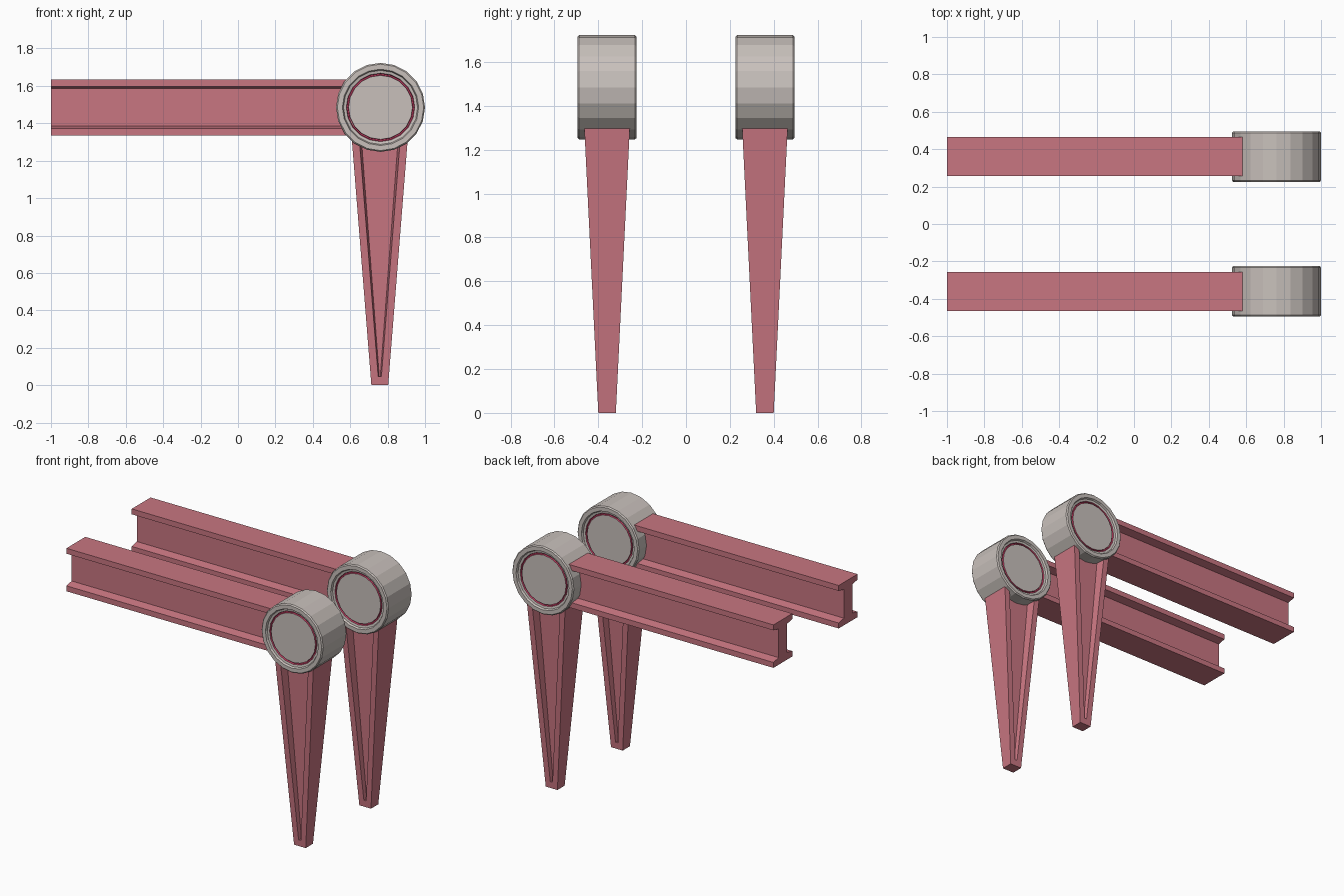
import bpy, bmesh, math

if "Cube" in bpy.data.objects:
    bpy.data.objects.remove(bpy.data.objects["Cube"])

HUB_X, HUB_Z, SIDE_Y = 0.762, 1.485, 0.36


def material(name, rgb):
    m = bpy.data.materials.new(name)
    m.diffuse_color = (*rgb, 1)
    m.use_nodes = True
    m.node_tree.nodes["Principled BSDF"].inputs["Base Color"].default_value = m.diffuse_color
    return m


PINK = material("dusty pink paint", (0.58, 0.18, 0.22))
GREY = material("warm grey metal", (0.58, 0.53, 0.50))
CRIMSON = material("crimson seam", (0.56, 0.05, 0.13))


def finish(name, bm, mats):
    bmesh.ops.recalc_face_normals(bm, faces=bm.faces[:])
    me = bpy.data.meshes.new(name)
    bm.to_mesh(me)
    bm.free()
    for m in mats:
        me.materials.append(m)
    ob = bpy.data.objects.new(name, me)
    bpy.context.collection.objects.link(ob)
    return ob


def girder_section(h, w, lip, slope, web):
    """Closed I outline: h = half height, w = half width, web = half web."""
    q = [(h, w), (h - lip, w), (h - lip - slope, web)]
    return (q + [(-a, b) for a, b in reversed(q)]
            + [(-a, -b) for a, b in q] + [(a, -b) for a, b in reversed(q)])


def loft(bm, rings):
    loops = [[bm.verts.new(p) for p in r] for r in rings]
    n = len(loops[0])
    for a, b in zip(loops, loops[1:]):
        for i in range(n):
            j = (i + 1) % n
            bm.faces.new((a[i], a[j], b[j], b[i]))
    bm.faces.new(loops[0])
    bm.faces.new(loops[-1])


def beam(name, y):
    sec = girder_section(0.15, 0.104, 0.038, 0.012, 0.047)
    bm = bmesh.new()
    loft(bm, [[(x, y + b, HUB_Z + a) for a, b in sec] for x in (-1.0, HUB_X)])
    finish(name, bm, [PINK])


def leg(name, y):
    cx = HUB_X - 0.004

    def size(z):
        return 0.045 + 0.0795 * z, 0.040 + 0.049 * z

    bm = bmesh.new()
    # Tapered girder
    rings = []
    for z in (0.045, 1.45):
        h, w = size(z)
        sec = girder_section(h, w, min(0.040, h - 0.008), 0.012 if z > 1 else 0.006, w * 0.45)
        rings.append([(cx + a, y + b, z) for a, b in sec])
    loft(bm, rings)
    # Solid foot
    rings = []
    for z in (0.0, 0.045):
        h, w = size(z)
        rings.append([(cx + s * h, y + t * w, z)
                      for s, t in ((1, 1), (-1, 1), (-1, -1), (1, -1))])
    loft(bm, rings)
    finish(name, bm, [PINK])


def hub(name, y, sides=20):
    # (radius, half depth) from the rim to the inner disc
    half = [(0.238, 0.127), (0.231, 0.135), (0.204, 0.135), (0.198, 0.122),
            (0.183, 0.119), (0.180, 0.108), (0.173, 0.108), (0.171, 0.119)]
    prof = [(r, -d) for r, d in reversed(half)] + half
    bm = bmesh.new()
    loft(bm, [[(HUB_X + r * math.cos(2 * math.pi * i / sides), y + d,
                HUB_Z + r * math.sin(2 * math.pi * i / sides))
               for i in range(sides)] for r, d in prof])
    # Crimson groove around each disc
    for f in bm.faces:
        c = f.calc_center_median()
        r = math.hypot(c.x - HUB_X, c.z - HUB_Z)
        if 0.1 < r < 0.181:
            f.material_index = 1
    finish(name, bm, [GREY, CRIMSON])


for label, y in (("front", -SIDE_Y), ("back", SIDE_Y)):
    beam(label + "_beam", y)
    leg(label + "_leg", y)
    hub(label + "_hub", y)
